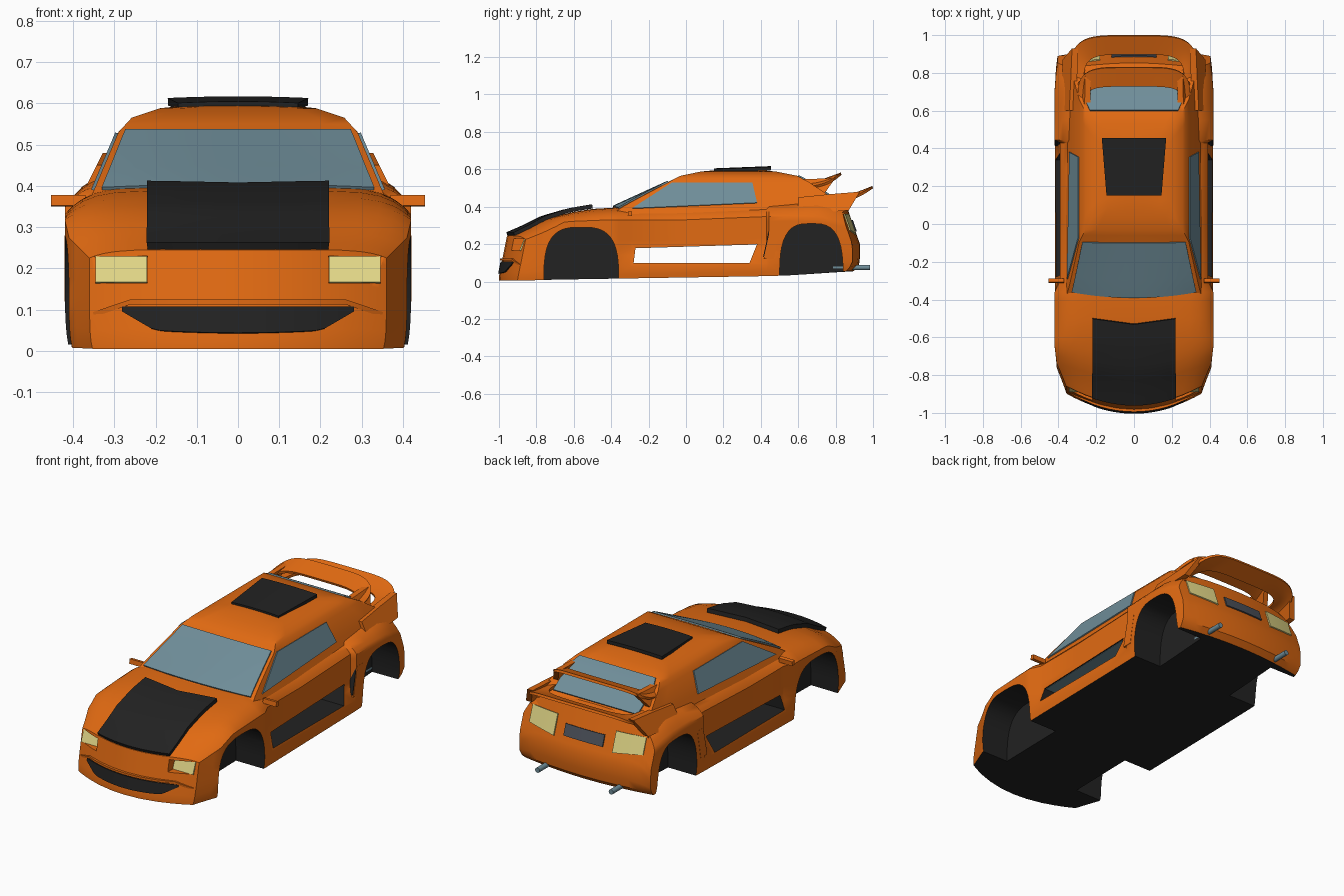
import bpy, bmesh, math

if "Cube" in bpy.data.objects:
    bpy.data.objects.remove(bpy.data.objects["Cube"], do_unlink=True)

def material(name, *rgb):
    m = bpy.data.materials.new(name)
    m.use_nodes = True
    m.diffuse_color = (*rgb, 1)
    m.node_tree.nodes["Principled BSDF"].inputs["Base Color"].default_value = (*rgb, 1)
    return m

ORANGE = material("orange paint", .76, .145, .006)
BLACK = material("black trim", .016, .016, .016)
GLASS = material("blue grey glass", .16, .27, .32)
YELLOW = material("pale yellow lamp", .75, .67, .24)
GREY = material("dark grey plate", .07, .08, .1)

def interp(x, pts):
    for (a, p), (b, q) in zip(pts, pts[1:]):
        if x <= b:
            return mix(p, q, clamp((x - a) / (b - a)))
    return pts[-1][1]

def clamp(x):
    return max(0, min(1, x))

def mix(a, b, t):
    return a + (b - a) * t

def smooth(ob):
    bpy.ops.object.select_all(action='DESELECT')
    ob.select_set(True)
    bpy.context.view_layer.objects.active = ob
    bpy.ops.object.shade_smooth_by_angle(angle=math.radians(35))

def finish(name, bm, mats):
    bmesh.ops.recalc_face_normals(bm, faces=bm.faces)
    ob = bpy.data.objects.new(name, bpy.data.meshes.new(name))
    bm.to_mesh(ob.data)
    bm.free()
    bpy.context.collection.objects.link(ob)
    for m in mats:
        ob.data.materials.append(m)
    smooth(ob)
    return ob

# Closed box grid bent into shape by fn; its underside takes the second material
def shell(name, us, vs, ts, fn, mats):
    bm, cache, axes = bmesh.new(), {}, (us, vs, ts)
    for axis in range(3):
        p, q = [k for k in range(3) if k != axis]
        for end in (0, len(axes[axis]) - 1):
            for i in range(len(axes[p]) - 1):
                for j in range(len(axes[q]) - 1):
                    ring = []
                    for di, dj in ((0, 0), (1, 0), (1, 1), (0, 1)):
                        k = [end] * 3
                        k[p], k[q] = i + di, j + dj
                        k = tuple(k)
                        if k not in cache:
                            cache[k] = bm.verts.new(fn(us[k[0]], vs[k[1]], ts[k[2]]))
                        ring.append(cache[k])
                    bm.faces.new(ring).material_index = int(axis == 2 and end == 0)
    return finish(name, bm, mats)

# Thickened sheet following fn(a, b), a in -1..1 and b in 0..1
def panel(name, fn, mat, thick=.008, na=12, nb=6):
    bm = bmesh.new()
    rows = [[bm.verts.new(fn(2 * i / na - 1, j / nb)) for i in range(na + 1)] for j in range(nb + 1)]
    for r, s in zip(rows, rows[1:]):
        for i in range(na):
            bm.faces.new((r[i], r[i + 1], s[i + 1], s[i]))
    ob = finish(name, bm, [mat])
    mod = ob.modifiers.new("thickness", 'SOLIDIFY')
    mod.thickness, mod.offset = thick, 0
    bpy.ops.object.modifier_apply(modifier=mod.name)
    smooth(ob)

# Side outline (y, z) extruded across x, optionally leaning inwards with height
def prism(name, outline, x0, x1, index=0, lean=0):
    bm = bmesh.new()
    a, b = [[bm.verts.new((x - math.copysign(lean, x) * (z - .5), y, z)) for y, z in outline] for x in (x0, x1)]
    sides = [(a[i - 1], a[i], b[i], b[i - 1]) for i in range(len(a))]
    for ring in [a, b] + sides:
        bm.faces.new(ring).material_index = index
    return finish(name, bm, [ORANGE, BLACK])

# Lower body
WIDTH = [(-1, .36), (-.85, .41), (-.7, .42), (.8, .42), (.93, .405)]
DOOR = [(-.36, 0), (-.3, .028), (.43, .028), (.445, 0)]
DECK = [(-1, .245), (-.9, .285), (-.8, .33), (-.65, .365), (-.5, .388), (-.35, .397), (.4, .41), (.7, .44),
        (.85, .44), (.93, .42)]
EDGE = [(-1, .225), (-.85, .275), (-.7, .318), (-.4, .33), (0, .33), (.5, .35), (.8, .34), (.93, .3)]
FLOOR = [(-1, .005), (-.4, .015), (.5, .03), (.93, .055)]

def nose(x, z):
    return -1 + .8 * x * x + .2 * max(0, z - .03)

def tail(x, z):
    return .93 - .25 * x * x - .35 * max(0, z - .2) - max(0, .09 - z)

def body(u, y, t):
    z = mix(interp(y, FLOOR), mix(interp(y, DECK), interp(y, EDGE), abs(u) ** 8), t)
    x = u * (interp(y, WIDTH) * (1 - .02 * (1 - t) ** 8) - interp(y, DOOR) * clamp((t - .2) / .3))
    y += clamp((-.6 - y) / .4) * (nose(x, z) + 1) + clamp((y - .6) / .33) * (tail(x, z) - .93)
    return x, y, z

half = [.25, .5, .7, .82, .9, .95, .98, 1]
car = shell("body", [-u for u in reversed(half)] + [0] + half,
            [-1, -.96, -.9, -.85, -.78, -.7, -.6, -.5, -.4, -.36, -.3, 0, .3, .43, .445, .55, .65, .75, .85, .93],
            [0, .08, .2, .4, .5, .65, .8, .92, 1], body, [ORANGE, BLACK])

# Wheel wells, open sills and lamp recesses
cutters = [prism("sill_cutter", [(-.28, .1), (.34, .1), (.38, .2), (-.27, .18)], -.6, .6, 1)]
for s in (-1, 1):
    cutters.append(prism("lamp_cutter", [(-1.1, .165), (-.885, .165), (-.86, .228), (-1.1, .234)], s * .22, s * .37))
    for yc, r, h in ((-.56, .2, .29), (.67, .17, .31)):
        arch = [(yc + r * math.copysign(abs(math.cos(a)) ** .65, math.cos(a)), h * math.sin(a) ** .65)
                for a in [math.pi * i / 20 for i in range(1, 20)]]
        cutters.append(prism("well_cutter", [(yc + r, -.1)] + arch + [(yc - r, -.1)], s * .24, s * .6, 1))
for c in cutters:
    c.hide_render = True
    bpy.context.view_layer.objects.active = car
    mod = car.modifiers.new("cut", 'BOOLEAN')
    mod.operation, mod.solver, mod.object = 'DIFFERENCE', 'EXACT', c
    bpy.ops.object.modifier_apply(modifier=mod.name)
    bpy.data.objects.remove(c, do_unlink=True)
smooth(car)

# Cabin: half width, front and rear by height
CAB_W = [(.36, .362), (.4, .345), (.53, .29), (.565, .258), (.588, .19)]
CAB_F = [(.36, -.45), (.4, -.385), (.53, -.1), (.565, -.03), (.588, .08)]
CAB_R = [(.36, .85), (.43, .81), (.53, .66), (.565, .595), (.588, .48)]

def cabin(u, v, z):
    x = u * interp(z, CAB_W)
    front = interp(z, CAB_F) + .4 * x * x * clamp((.55 - z) / .15)
    y = mix(front, interp(z, CAB_R), v)
    return x, y, z + (.012 * (1 - u * u) * math.sin(math.pi * v) if z > .587 else 0)

shell("cabin", [i / 4 - 1 for i in range(9)], [i / 8 for i in range(9)],
      [.36, .4, .43, .53, .55, .565, .578, .588], cabin, [ORANGE, ORANGE])

def windshield(a, b):
    x, y, z = cabin(.945 * a, 0, mix(.398 - .008 * a * a, .531, b))
    return x, y - .002, z + .003

def rear_window(a, b):
    x, y, z = cabin(.9 * a, 1, mix(.44, .563, b))
    return max(-.26, min(.26, x)), y + .002, z + .003

panel("windshield", windshield, GLASS)
panel("rear_window", rear_window, GLASS)
panel("cabin_underside", lambda a, b: (.385 * a, mix(-.268, .378, b), mix(.18, .2, b)), GLASS, .004)

for s, side in ((1, "left"), (-1, "right")):
    def window(a, b):
        k = (a + 1) / 2
        y = mix(mix(-.29, .38, k), mix(-.075, .355, k), b)
        z = mix(mix(.39, .42, k), .528, b)
        return s * (interp(z, CAB_W) + .003), y, z

    def taillight(a, b):
        x, z = .265 + .085 * a, mix(.262 + .01 * a, .36, b)
        return s * x, tail(x, z) + .003, z

    panel(side + "_window", window, GLASS)
    panel(side + "_taillight", taillight, YELLOW)
    panel(side + "_headlight", lambda a, b: (s * (.283 + .062 * a), mix(-.887, -.862, b), mix(.165, .228, b)), YELLOW)
    # Side scoop with forward facing vent, mirror, exhaust and wing supports
    prism(side + "_scoop", [(.415, .12), (.47, .12), (.5, .28), (.45, .28)], s * .37, s * .421)
    panel(side + "_vent", lambda a, b: (s * (.402 + .016 * a), mix(.416, .447, b), mix(.13, .27, b)), BLACK)
    prism(side + "_mirror", [(-.312, .352), (-.29, .35), (-.288, .375), (-.308, .378)], s * .37, s * .453)
    prism(side + "_upper_support", [(.55, .545), (.72, .55), (.8, .555), (.74, .47), (.55, .45)], s * .255, s * .285, 0, .5)
    prism(side + "_lower_support", [(.6, .45), (.78, .468), (.93, .48), (.87, .38), (.6, .36)], s * .285, s * .318, 0, .5)
    bpy.ops.mesh.primitive_cylinder_add(vertices=16, radius=.014, depth=.2, location=(s * .227, .885, .075),
                                        rotation=(math.pi / 2, 0, 0))
    pipe = bpy.context.object
    pipe.name = side + "_exhaust"
    pipe.data.materials.append(GLASS)
    smooth(pipe)

# Hood panel, grille, lip, number plate and roof scoop
def hood(a, b):
    y = mix(-1, -.53, b) + .03 * b * abs(a)
    x, y, z = body(.22 * a / interp(y, WIDTH), y, 1)
    return x, y, z + .008 + .006 * b

def grille(a, b):
    x, z = .28 * a, mix(.043 + .012 * a * a + .04 * max(0, (abs(a) - .72) / .28), .107, b)
    return x, nose(x, z) - .003, z

def lip(a, b):
    x, z = .35 * a, .118 - .12 * max(0, abs(a) - .75)
    return x, nose(x, z) + mix(.03, -.012 * (1 - a ** 4), b), z

def plate(a, b):
    x, z = .12 * a, mix(.268, .328, b)
    return x, tail(x, z) + .003, z

panel("hood_panel", hood, BLACK, .022, 10, 10)
panel("grille", grille, BLACK, na=24)
panel("bumper_lip", lip, ORANGE, .012, 16, 2)
panel("number_plate", plate, GREY)
panel("roof_scoop", lambda a, b: (a * mix(.145, .17, b), mix(.15, .455, b), mix(.596, .608, b) - .004 * a * a), BLACK, .018)

# Two rear wing hoops, drooping at their outer corners
def hoop(name, y0, inner, outer, z0, rise, droop):
    def fn(a, b):
        c, s = math.sin(a * math.pi / 2), max(0, math.cos(a * math.pi / 2)) ** .45
        x = mix(inner[0], outer[0], b) * math.copysign(abs(c) ** .45, c)
        return x, y0 + mix(inner[1], outer[1], b) * s, z0 + rise * b * s - droop * abs(x / outer[0]) ** 6
    panel(name, fn, ORANGE, .014, 40, 4)

hoop("upper_wing", .62, (.255, .11), (.295, .21), .54, .036, .045)
hoop("lower_wing", .72, (.265, .18), (.338, .278), .464, .04, .05)
